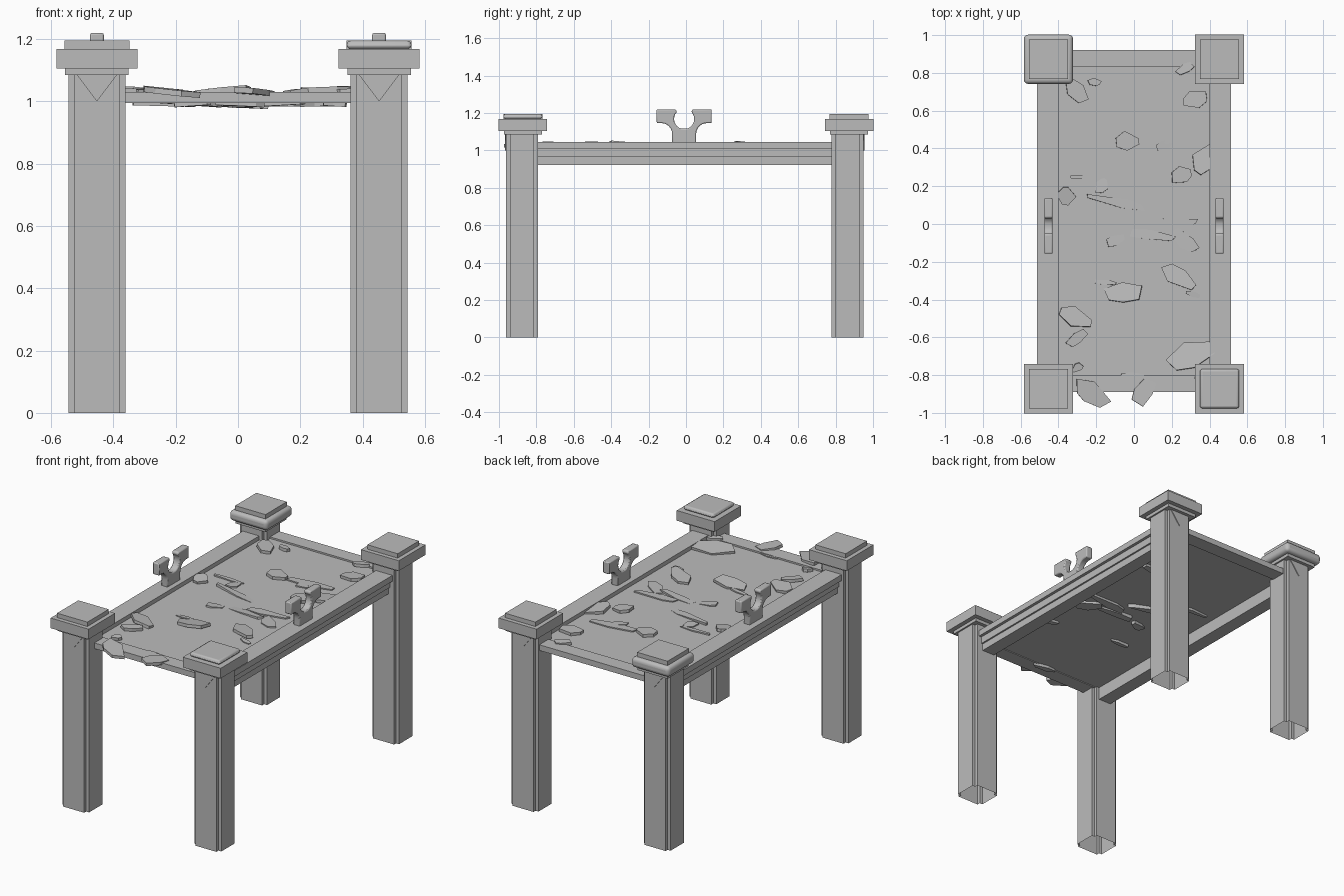
import bpy
import bmesh
import random
from math import radians, sin, cos, pi
from mathutils import Matrix, Vector

random.seed(7)
if "Cube" in bpy.data.objects:
    bpy.data.objects.remove(bpy.data.objects["Cube"], do_unlink=True)

stone = bpy.data.materials.new("grey stone")
stone.use_nodes = True
stone.diffuse_color = (0.5, 0.5, 0.5, 1)
stone.node_tree.nodes["Principled BSDF"].inputs["Base Color"].default_value = (0.5, 0.5, 0.5, 1)


def finish(name, bm):
    bmesh.ops.recalc_face_normals(bm, faces=bm.faces)
    mesh = bpy.data.meshes.new(name)
    bm.to_mesh(mesh)
    bm.free()
    mesh.materials.append(stone)
    obj = bpy.data.objects.new(name, mesh)
    bpy.context.collection.objects.link(obj)
    return obj


def prism(name, points, depth, matrix, caps=True):
    """Extrude a flat outline along its local z, then place it."""
    bm = bmesh.new()
    face = bm.faces.new([bm.verts.new((u, v, 0)) for u, v in points])
    geom = bmesh.ops.extrude_face_region(bm, geom=[face], use_keep_orig=True)["geom"]
    verts = [g for g in geom if isinstance(g, bmesh.types.BMVert)]
    bmesh.ops.translate(bm, verts=verts, vec=(0, 0, depth))
    if not caps:
        ends = [f for f in bm.faces if f.calc_center_median().z < depth / 10]
        bmesh.ops.delete(bm, geom=ends, context="FACES_ONLY")
    bmesh.ops.transform(bm, matrix=matrix, verts=bm.verts)
    return finish(name, bm)


def box(name, x0, x1, y0, y1, z0, z1):
    outline = [(x0, y0), (x1, y0), (x1, y1), (x0, y1)]
    return prism(name, outline, z1 - z0, Matrix.Translation((0, 0, z0)))


def bevel(obj, width, segments):
    mod = obj.modifiers.new("bevel", "BEVEL")
    mod.width = width
    mod.segments = segments


def smooth(obj):
    bpy.ops.object.select_all(action="DESELECT")
    obj.select_set(True)
    bpy.context.view_layer.objects.active = obj
    bpy.ops.object.shade_smooth_by_angle(angle=radians(40))


# Upright planes: local x -> world y, local y -> world z, local z -> world x
SIDE = Matrix(((0, 0, 1, 0), (1, 0, 0, 0), (0, 1, 0, 0), (0, 0, 0, 1)))
# Local x -> world x, local y -> world z, local z -> world -y
FRONT = Matrix.Rotation(pi / 2, 4, "X")


# Pillars with notched corners and stacked capitals
def pillar(label, sx, sy):
    cx, cy = 0.453 * sx, 0.872 * sy
    py = 0.864 if sy > 0 else -0.877
    a, b, n = 0.092, 0.085, 0.02
    quarter = [(a, b - n), (a - n, b - n), (a - n, b)]
    outline = quarter + [(-x, y) for x, y in reversed(quarter)]
    outline += [(-x, -y) for x, y in quarter] + [(x, -y) for x, y in reversed(quarter)]
    prism(label + "_pillar", outline, 1.09, Matrix.Translation((cx, py, 0)), caps=False)
    parts = {}
    for part, h, z0, z1 in (("neck", 0.102, 1.085, 1.105),
                            ("slab", 0.13, 1.105, 1.168),
                            ("cap", 0.104, 1.168, 1.195)):
        parts[part] = box(f"{label}_{part}", cx - h, cx + h, cy - h, cy + h, z0, z1)
    # Two capitals are worn round
    worn = {(-1, 1): ("slab", 0.022), (1, -1): ("cap", 0.02)}.get((sx, sy))
    if worn:
        bevel(parts[worn[0]], worn[1], 4)
        smooth(parts[worn[0]])
    # Pointed ornament under the capital
    tri = [(-0.065, 1.086), (0.065, 1.086), (0, 1.0)]
    face_y = py + sy * (b + 0.002) + 0.003
    prism(label + "_pendant", tri, 0.006, Matrix.Translation((cx, face_y, 0)) @ FRONT)


for sy, end in ((-1, "front"), (1, "back")):
    for sx, side in ((1, "left"), (-1, "right")):
        pillar(f"{end}_{side}", sx, sy)

# Stepped side rails
rail = [(0.40, 0.922), (0.40, 1.045), (0.513, 1.045), (0.513, 1.008), (0.495, 1.008),
        (0.495, 0.965), (0.485, 0.965), (0.485, 0.922)]


# Cradles: half outline mirrored, with a round seat open at the top
def cradle_outline():
    seat = [(0.054 * cos(radians(t)), 1.168 + 0.054 * sin(radians(t)))
            for t in range(-75, 51, 15)]
    hollow = [(0.122 - 0.058 * sin(radians(t)), 1.088 + 0.058 * cos(radians(t)))
              for t in range(0, 91, 15)]
    half = seat + [(0.045, 1.22), (0.147, 1.22), (0.147, 1.146)] + hollow + [(0.064, 1.04)]
    return half + [(-y, z) for y, z in reversed(half)]


for sx, side in ((1, "left"), (-1, "right")):
    prism(side + "_rail", [(sx * x, z) for x, z in rail], 1.6,
          Matrix.Translation((0, 0.8, 0)) @ FRONT)
    cradle = prism(side + "_cradle", cradle_outline(), 0.044,
                   Matrix.Translation((sx * 0.453 - 0.022, -0.01, 0)) @ SIDE)
    bevel(cradle, 0.006, 2)
    smooth(cradle)

# Deck: thin panel framed by an end strip front and back
box("deck_panel", -0.405, 0.405, -0.81, 0.84, 1.0, 1.02)
box("front_strip", -0.37, 0.37, -0.89, -0.80, 0.995, 1.03)
box("back_strip", -0.37, 0.37, 0.83, 0.92, 0.995, 1.03)

# Broken slabs on the deck: x, y, length, width, turn in degrees
raised = [
    (-.3, .7, .16, .1, -50), (-.21, .75, .08, .04, 0), (.32, .66, .14, .1, 20),
    (.27, .82, .1, .05, 30), (-.04, .44, .12, .1, 0), (.37, .34, .16, .11, 60),
    (.25, .26, .12, .08, 20), (-.36, .15, .1, .1, 30), (-.05, -.36, .2, .11, 0),
    (.24, -.28, .22, .1, -35), (-.31, -.5, .2, .1, -20), (-.3, -.6, .13, .06, 40),
    (.32, -.69, .28, .13, 20), (-.22, -.9, .2, .12, -35), (.05, -.89, .17, .09, 60),
    (-.3, -.76, .07, .04, 40), (.37, -.8, .1, .05, 20)]
sunken = [
    (.17, .46, .3, .06, 8), (.16, .42, .1, .05, 30), (-.24, .25, .2, .03, 0),
    (-.17, .2, .09, .06, 60), (-.08, .11, .32, .05, -12), (.2, 0, .3, .06, 5),
    (.1, -.06, .26, .05, -6), (-.1, -.09, .1, .06, 20), (.27, -.09, .18, .07, -40),
    (-.15, -.31, .14, .03, -5), (.31, -.37, .09, .03, -20), (0, -.81, .16, .04, -5)]


def shard(name, x, y, length, width, turn, z, depth, tilt):
    pts = []
    for k in range(6):
        t = radians(k * 60 + 30 + random.uniform(-18, 18))
        r = random.uniform(0.9, 1.2)
        pts.append((length / 2 * r * cos(t), width / 2 * r * sin(t)))
    lean = Matrix.Rotation(radians(random.uniform(-tilt, tilt)), 4, "X")
    lean = lean @ Matrix.Rotation(radians(random.uniform(-tilt, tilt)), 4, "Y")
    place = Matrix.Translation(Vector((x, y, z))) @ lean @ Matrix.Rotation(radians(turn), 4, "Z")
    prism(name, pts, depth, place)


for i, spec in enumerate(raised):
    shard(f"loose_slab_{i + 1}", *spec, 1.022, 0.018, 7)
for i, spec in enumerate(sunken):
    shard(f"sunken_slab_{i + 1}", *spec, 0.985, 0.042, 4)
